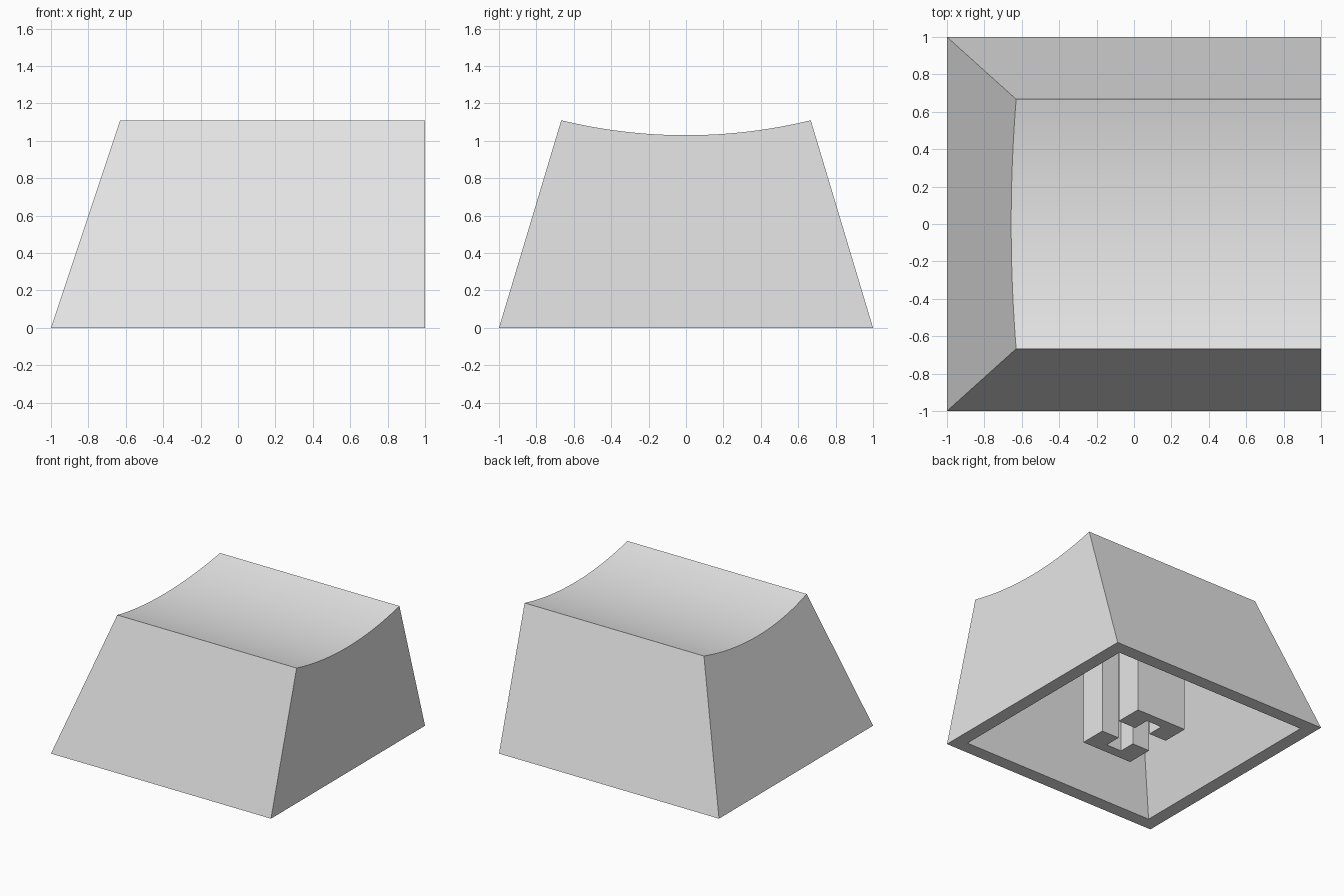
import bpy, bmesh, math

cube = bpy.data.objects.get("Cube")
if cube:
    bpy.data.objects.remove(cube, do_unlink=True)

# Main dimensions
HEIGHT, DISH_LOW, CEILING, WALL = 1.11, 1.03, 0.92, 0.11
TOP_Y, SEGMENTS = 0.667, 24
LEAN_X = 0.37 / HEIGHT            # slope of the -x side
LEAN_Y = (1 - TOP_Y) / HEIGHT     # slope of the front and back

grey = bpy.data.materials.new("light_grey")
grey.use_nodes = True
colour = (0.8, 0.8, 0.8, 1)
grey.diffuse_color = colour
grey.node_tree.nodes["Principled BSDF"].inputs["Base Color"].default_value = colour


def make_object(name, bm):
    bmesh.ops.recalc_face_normals(bm, faces=bm.faces)
    mesh = bpy.data.meshes.new(name)
    bm.to_mesh(mesh)
    bm.free()
    mesh.materials.append(grey)
    obj = bpy.data.objects.new(name, mesh)
    bpy.context.collection.objects.link(obj)
    return obj


def ring(bm, z, inset):
    """Rectangular loop of the tapered body at height z."""
    y = 1 - inset - LEAN_Y * z
    x0, x1 = -1 + inset + LEAN_X * z, 1 - inset
    return [bm.verts.new(p) for p in
            ((x0, -y, z), (x1, -y, z), (x1, y, z), (x0, y, z))]


def bridge(bm, a, b):
    for i in range(len(a)):
        j = (i + 1) % len(a)
        bm.faces.new((a[i], a[j], b[j], b[i]))


# Cap: tapered hollow shell with a dished top
bm = bmesh.new()
base = ring(bm, 0, 0)
inner = ring(bm, 0, WALL)
ceiling = ring(bm, CEILING, WALL)
bridge(bm, base, inner)
bridge(bm, inner, ceiling)
bm.faces.new(ceiling)

# Circular arc of the dish, run across in x
sag = HEIGHT - DISH_LOW
radius = (TOP_Y ** 2 + sag ** 2) / (2 * sag)
half = math.asin(TOP_Y / radius)
sloped, upright = [], []
for i in range(SEGMENTS + 1):
    a = half * (2 * i / SEGMENTS - 1)
    y, z = radius * math.sin(a), DISH_LOW + radius * (1 - math.cos(a))
    sloped.append(bm.verts.new((-1 + LEAN_X * z, y, z)))
    upright.append(bm.verts.new((1, y, z)))
for i in range(SEGMENTS):
    bm.faces.new((sloped[i], upright[i], upright[i + 1], sloped[i + 1]))

# Outer sides
bm.faces.new((base[0], base[1], upright[0], sloped[0]))
bm.faces.new((base[2], base[3], sloped[-1], upright[-1]))
bm.faces.new([base[1], base[2]] + upright[::-1])
bm.faces.new([base[3], base[0]] + sloped)
cap = make_object("cap_shell", bm)

bpy.ops.object.select_all(action='DESELECT')
cap.select_set(True)
bpy.context.view_layer.objects.active = cap
bpy.ops.object.shade_smooth_by_angle(angle=math.radians(15))

# Stem: U-shaped half, mirrored to leave a cross-shaped socket
SX, SY = 0.23, 0.32        # half size of the stem
AX, AY, END = 0.07, 0.097, 0.235   # half widths of the slots, end of the closed slot
profile = [(SX, AY), (SX, SY), (-SX, SY), (-SX, AY),
           (-AX, AY), (-AX, END), (AX, END), (AX, AY)]
bm = bmesh.new()
low = [bm.verts.new((x, y, 0)) for x, y in profile]
high = [bm.verts.new((x, y, CEILING + 0.03)) for x, y in profile]
bridge(bm, low, high)
bm.faces.new(low)
bm.faces.new(high)
stem = make_object("socket_stem", bm)
mirror = stem.modifiers.new("mirror", 'MIRROR')
mirror.use_axis = (False, True, False)
